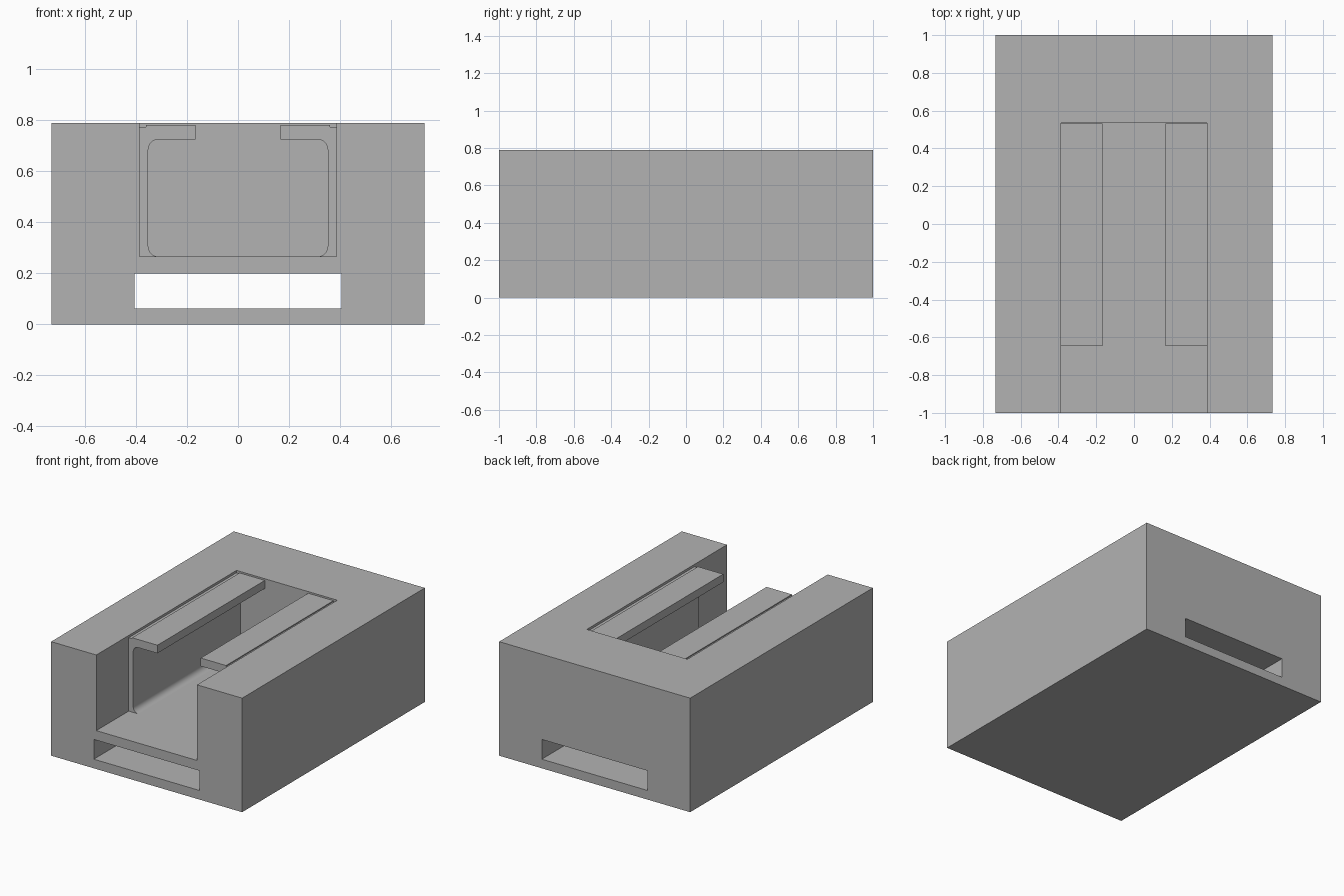
import bpy, bmesh
from math import cos, sin, pi

if "Cube" in bpy.data.objects:
    bpy.data.objects.remove(bpy.data.objects["Cube"], do_unlink=True)

# Single grey finish
grey = bpy.data.materials.new("plain grey")
grey.use_nodes = True
colour = (0.448, 0.448, 0.448, 1)
grey.diffuse_color = colour
grey.node_tree.nodes["Principled BSDF"].inputs["Base Color"].default_value = colour


def prism(name, profile, y0, y1):
    """Extrude an (x, z) outline from y0 to y1."""
    bm = bmesh.new()
    face = bm.faces.new([bm.verts.new((x, y0, z)) for x, z in profile])
    out = bmesh.ops.extrude_face_region(bm, geom=[face])
    moved = [g for g in out["geom"] if isinstance(g, bmesh.types.BMVert)]
    bmesh.ops.translate(bm, verts=moved, vec=(0, y1 - y0, 0))
    bmesh.ops.recalc_face_normals(bm, faces=bm.faces)
    mesh = bpy.data.meshes.new(name)
    bm.to_mesh(mesh)
    bm.free()
    mesh.materials.append(grey)
    obj = bpy.data.objects.new(name, mesh)
    bpy.context.collection.objects.link(obj)
    return obj


def rect(half_width, z0, z1):
    return [(-half_width, z0), (half_width, z0), (half_width, z1), (-half_width, z1)]


def select(obj):
    bpy.ops.object.select_all(action="DESELECT")
    obj.select_set(True)
    bpy.context.view_layer.objects.active = obj


def cut(obj, cutter):
    mod = obj.modifiers.new("cut", "BOOLEAN")
    mod.operation = "DIFFERENCE"
    mod.solver = "EXACT"
    mod.object = cutter
    select(obj)
    bpy.ops.object.modifier_apply(modifier=mod.name)
    bpy.data.objects.remove(cutter, do_unlink=True)


def arc(cx, cz, r, start, end, steps=8):
    return [(cx + r * cos(a), cz + r * sin(a))
            for a in (start + (end - start) * i / steps for i in range(steps + 1))]


# Housing block with an open-ended channel and a strap slot right through
floor, wall, back = 0.266, 0.386, 0.535
block = prism("housing_block", rect(0.732, 0, 0.79), -1, 1)
cut(block, prism("channel_cutter", rect(wall, floor, 1), -1.2, back))
cut(block, prism("strap_slot_cutter", rect(0.405, 0.063, 0.2), -1.2, 1.2))

# Hooked rails: filleted foot, thin web and overhanging lip with a stepped edge
inner, lip_under, lip_top, r = 0.352, 0.725, 0.781, 0.04
rail = ([(wall, floor)]
        + arc(inner - r, floor + r, r, -pi / 2, 0)
        + arc(inner - r, lip_under - r, r, 0, pi / 2)
        + [(0.166, lip_under), (0.166, lip_top), (0.36, lip_top),
           (0.36, 0.774), (wall, 0.774)])
for name, side in (("left_rail", 1), ("right_rail", -1)):
    obj = prism(name, [(side * x, z) for x, z in rail], -0.645, back - 0.004)
    select(obj)
    bpy.ops.object.shade_smooth_by_angle(angle=pi / 6)
